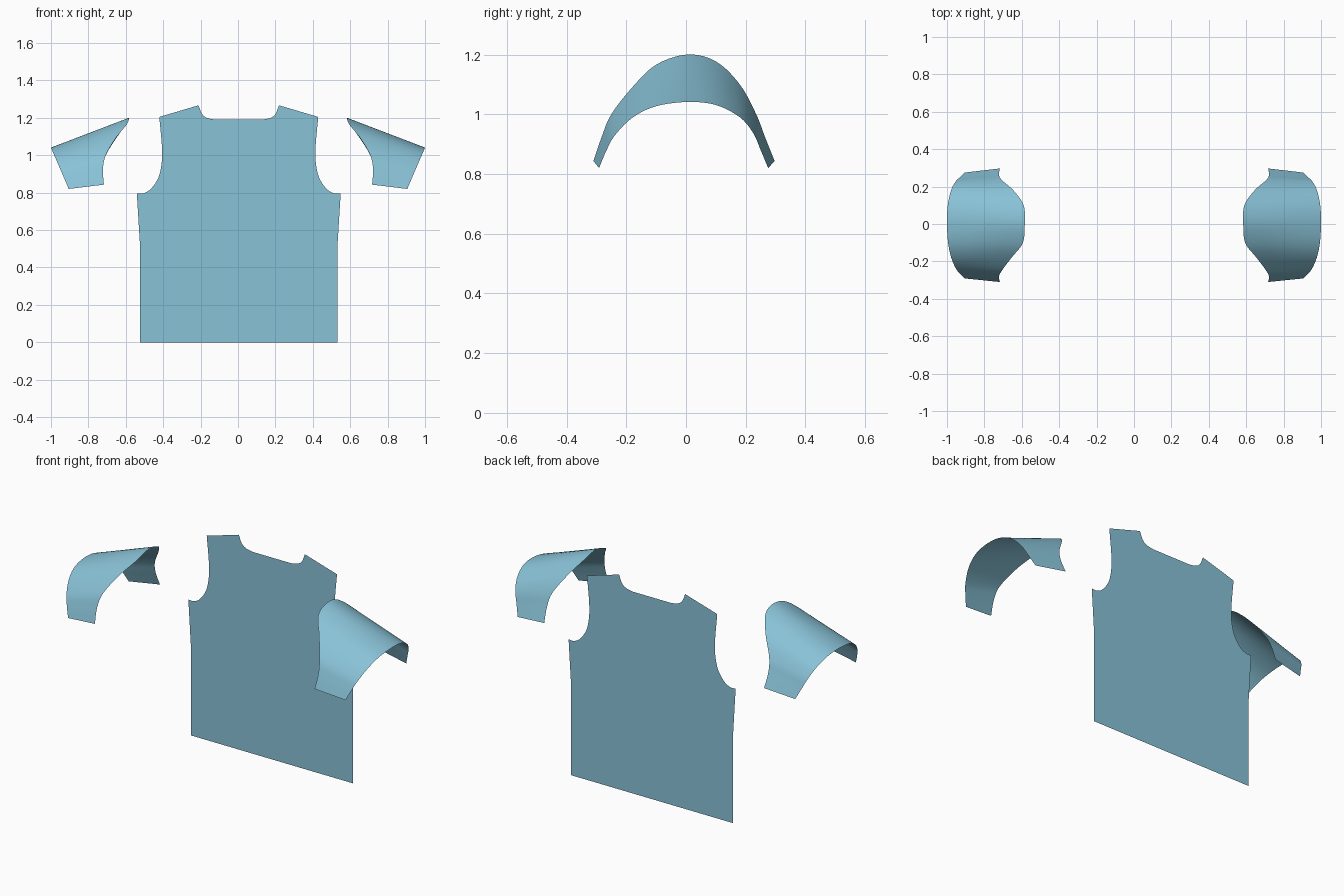
import bpy
from mathutils import Vector

if "Cube" in bpy.data.objects:
    bpy.data.objects.remove(bpy.data.objects["Cube"])

fabric = bpy.data.materials.new("light blue fabric")
fabric.diffuse_color = (0.25, 0.54, 0.68, 1)
fabric.use_nodes = True
fabric.node_tree.nodes["Principled BSDF"].inputs["Base Color"].default_value = fabric.diffuse_color


def smooth_path(points, steps=5):
    """Catmull-Rom curve through the points."""
    p = [Vector(q) for q in points]
    p = [2 * p[0] - p[1]] + p + [2 * p[-1] - p[-2]]
    out = []
    for i in range(1, len(p) - 2):
        a, b, c, d = p[i - 1:i + 3]
        for k in range(steps):
            t = k / steps
            out.append(0.5 * (2 * b + (c - a) * t + (2 * a - 5 * b + 4 * c - d) * t * t
                              + (3 * b - a - 3 * c + d) * t ** 3))
    return out + [p[-2]]


def make_object(name, verts, faces, smooth=False):
    mesh = bpy.data.meshes.new(name)
    mesh.from_pydata(verts, [], faces)
    mesh.materials.append(fabric)
    for f in mesh.polygons:
        f.use_smooth = smooth
    obj = bpy.data.objects.new(name, mesh)
    bpy.context.collection.objects.link(obj)
    return obj


# Back panel: half outline (right side, bottom to neck), mirrored
armhole = smooth_path([(0.545, 0.797), (0.51, 0.797), (0.47, 0.82), (0.43, 0.88),
                       (0.412, 0.96), (0.411, 1.05), (0.425, 1.205)])
neck = smooth_path([(0.215, 1.267), (0.197, 1.222), (0.17, 1.2), (0.125, 1.19)])
half = [Vector((0.528, 0)), Vector((0.528, 0.52))] + armhole + neck
outline = [(0.004 + p.x, 0.31, p.y) for p in half]
outline += [(0.004 - p.x, 0.31, p.y) for p in reversed(half)]
make_object("back_panel", outline, [list(range(len(outline)))])

# Sleeves: ruled surface between the curved shoulder edge and the flat cuff edge
cap = smooth_path([(0.717, -0.31, 0.843), (0.722, -0.282, 0.925), (0.707, -0.25, 1.0),
                   (0.655, -0.18, 1.09), (0.594, -0.1, 1.166), (0.584, 0.005, 1.2),
                   (0.59, 0.1, 1.177), (0.645, 0.18, 1.10), (0.707, 0.235, 1.0),
                   (0.722, 0.264, 0.925), (0.717, 0.297, 0.843)])
cuff_yz = [(-0.291, 0.82), (-0.268, 0.875), (-0.24, 0.927), (-0.18, 0.988),
           (-0.1, 1.027), (0.005, 1.041), (0.1, 1.031), (0.18, 0.99),
           (0.225, 0.937), (0.25, 0.88), (0.275, 0.82)]
cuff = smooth_path([(0.905 + (z - 0.82) * 0.43, y, z) for y, z in cuff_yz])
n, rows = len(cap), 4
for name, side in (("right_sleeve", 1), ("left_sleeve", -1)):
    verts = []
    for r in range(rows + 1):
        for a, b in zip(cap, cuff):
            v = a.lerp(b, r / rows)
            verts.append((side * v.x, v.y, v.z))
    faces = []
    for r in range(rows):
        for i in range(n - 1):
            f = [r * n + i, (r + 1) * n + i, (r + 1) * n + i + 1, r * n + i + 1]
            faces.append(f if side > 0 else f[::-1])
    make_object(name, verts, faces, smooth=True)
